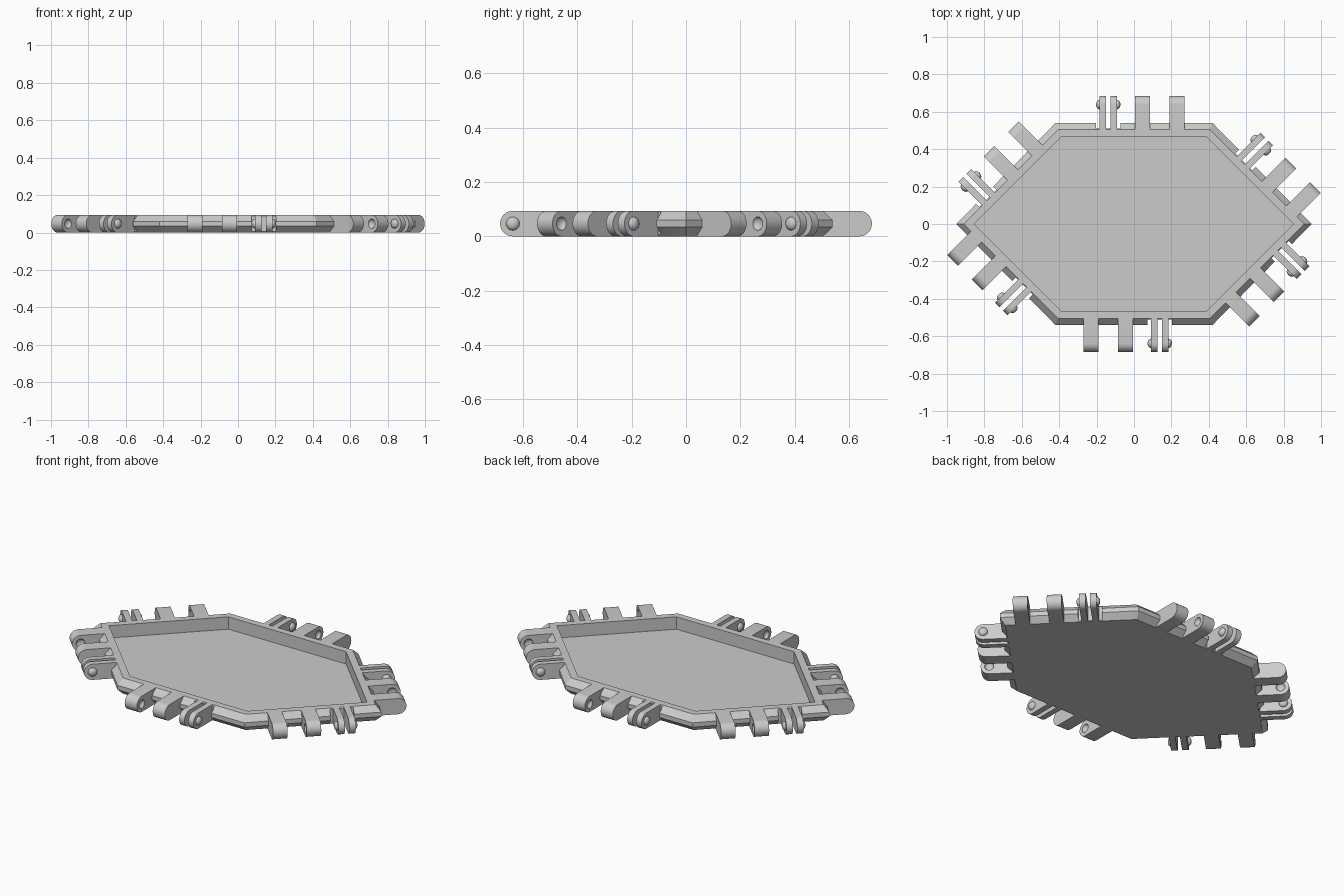
import bpy, bmesh, math
from mathutils import Matrix, Vector

old = bpy.data.objects.get("Cube")
if old:
    bpy.data.objects.remove(old)

HEIGHT = 0.094
R = HEIGHT / 2          # radius of the rounded hinge ends
AXIS = -0.098           # hinge axis, measured outward from the rim edge

grey = bpy.data.materials.new("plain_grey")
grey.use_nodes = True
grey.diffuse_color = (0.6, 0.6, 0.6, 1)
grey.node_tree.nodes["Principled BSDF"].inputs["Base Color"].default_value = (0.6, 0.6, 0.6, 1)


def make(name, bm):
    bmesh.ops.recalc_face_normals(bm, faces=bm.faces)
    mesh = bpy.data.meshes.new(name)
    bm.to_mesh(mesh)
    bm.free()
    mesh.materials.append(grey)
    obj = bpy.data.objects.new(name, mesh)
    bpy.context.collection.objects.link(obj)
    return obj


def activate(obj):
    bpy.ops.object.select_all(action='DESELECT')
    obj.select_set(True)
    bpy.context.view_layer.objects.active = obj


def cut(obj, cutter):
    mod = obj.modifiers.new("cut", 'BOOLEAN')
    mod.operation = 'DIFFERENCE'
    mod.solver = 'EXACT'
    mod.object = cutter
    activate(obj)
    bpy.ops.object.modifier_apply(modifier=mod.name)
    bpy.data.objects.remove(cutter)


def lug(bm, x, width):
    """Plate with a half-round outer end, centred on x."""
    pts = [(0.05, HEIGHT), (0.05, 0)]
    for i in range(17):
        a = -math.pi / 2 + math.pi * i / 16
        pts.append((AXIS - R * math.cos(a), R + R * math.sin(a)))
    face = bm.faces.new([bm.verts.new((x - width / 2, y, z)) for y, z in pts])
    ext = bmesh.ops.extrude_face_region(bm, geom=[face])
    moved = [v for v in ext["geom"] if isinstance(v, bmesh.types.BMVert)]
    bmesh.ops.translate(bm, verts=moved, vec=(width, 0, 0))


def ball(bm, x, radius, squash):
    m = Matrix.Translation((x, AXIS, R)) @ Matrix.Diagonal((squash, 1, 1, 1))
    bmesh.ops.create_uvsphere(bm, u_segments=20, v_segments=12, radius=radius, matrix=m)


# Tray: hexagonal rings of (height, inset) lofted from the underside to the floor
def ring(bm, z, inset):
    tip = min(0.96 - inset * math.sqrt(2), 0.95)
    x, y = 0.42 - inset * math.tan(math.pi / 8), 0.54 - inset
    pts = [(tip, 0), (x, y), (-x, y), (-tip, 0), (-x, -y), (x, -y)]
    return [bm.verts.new((px, py, z)) for px, py in pts]


bm = bmesh.new()
profile = [(0, 0.035), (0.034, 0), (0.06, 0), (HEIGHT, 0.035), (HEIGHT, 0.075), (0.02, 0.075)]
rings = [ring(bm, z, d) for z, d in profile]
for low, high in zip(rings, rings[1:]):
    for i in range(6):
        j = (i + 1) % 6
        bm.faces.new((low[i], low[j], high[j], high[i]))
bm.faces.new(rings[0])
bm.faces.new(rings[-1])
tray = make("tray", bm)

# Hinge parts in edge space: x runs along the edge, -y points outward
GAP = 0.1375
bm = bmesh.new()
lug(bm, -GAP - 0.0925, 0.08)
lug(bm, -GAP + 0.0925, 0.08)
tabs = make("hinge_tabs", bm)
bm = bmesh.new()
for side in (-1, 1):
    ball(bm, -GAP + side * 0.0525, 0.025, 0.7)
cut(tabs, make("dimple_cutter", bm))

bm = bmesh.new()
for side in (-1, 1):
    lug(bm, GAP + side * 0.03, 0.035)
    ball(bm, GAP + side * 0.0475, 0.025, 0.7)
clip = make("hinge_clip", bm)

# Place one hinge set on each of the six edges and notch the rim behind each clip
edges = [("front", 0, -0.54, 0), ("front_left", 0.705, -0.255, 45),
         ("back_left", 0.705, 0.255, 135), ("back", 0, 0.54, 180),
         ("back_right", -0.705, 0.255, 225), ("front_right", -0.705, -0.255, 315)]
parts = [tray]
for name, x, y, angle in edges:
    place = Matrix.Translation((x, y, 0)) @ Matrix.Rotation(math.radians(angle), 4, 'Z')
    for source in (tabs, clip):
        obj = source.copy()
        obj.data = source.data.copy()
        obj.name = name + "_" + source.name
        obj.data.transform(place)
        bpy.context.collection.objects.link(obj)
        parts.append(obj)
    bm = bmesh.new()
    box = Matrix.Translation((GAP, 0, R)) @ Matrix.Diagonal((0.13, 0.06, 0.3, 1))
    bmesh.ops.create_cube(bm, size=1, matrix=place @ box)
    cut(tray, make("notch_cutter", bm))

for source in (tabs, clip):
    bpy.data.objects.remove(source)

for obj in parts:
    activate(obj)
    bpy.ops.object.shade_smooth_by_angle(angle=math.radians(30))
